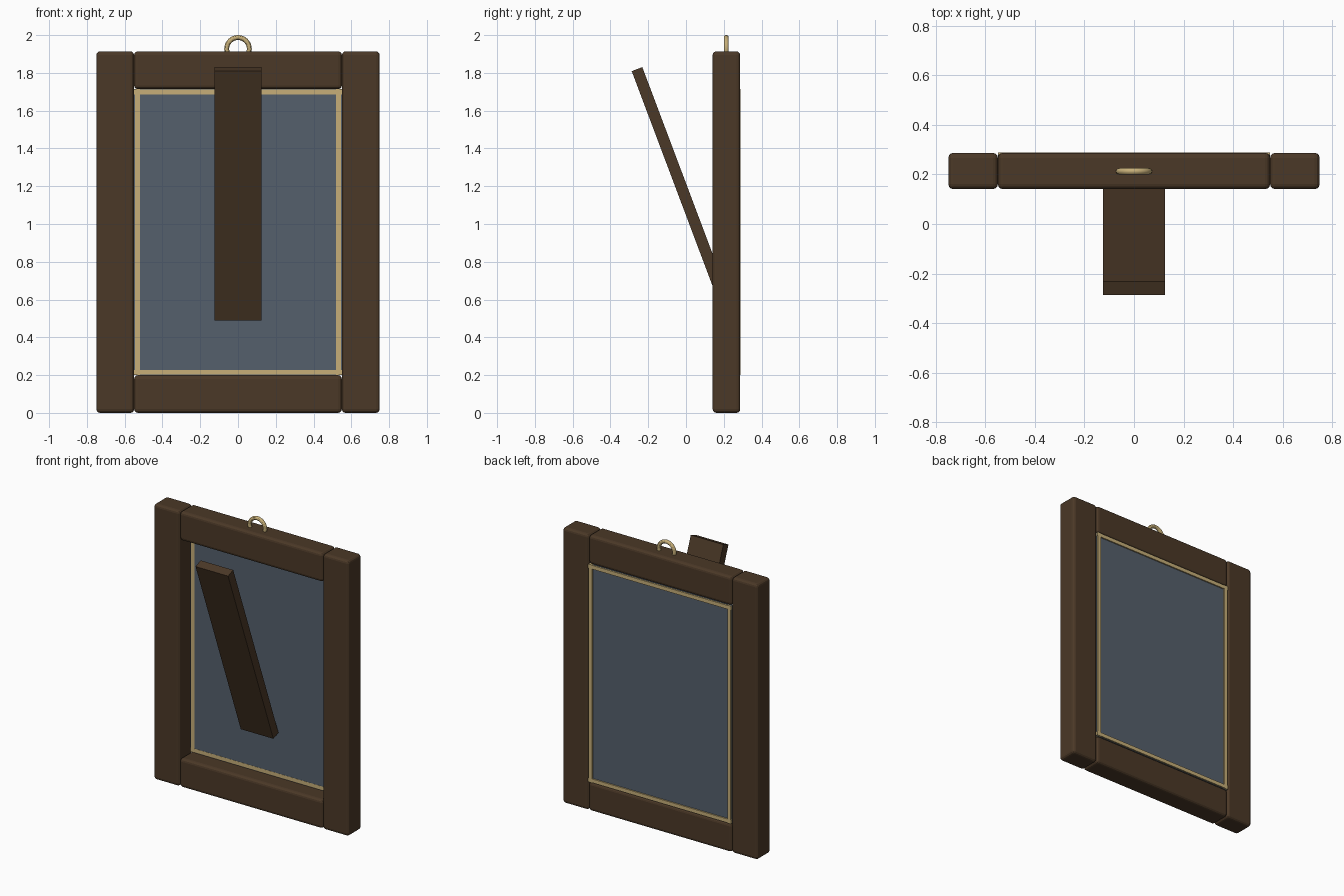
import bpy
import math

default = bpy.data.objects.get("Cube")
if default:
    bpy.data.objects.remove(default, do_unlink=True)


def material(name, rgb):
    mat = bpy.data.materials.new(name)
    mat.use_nodes = True
    color = (*rgb, 1.0)
    mat.diffuse_color = color
    mat.node_tree.nodes["Principled BSDF"].inputs["Base Color"].default_value = color
    return mat


wood = material("dark wood", (0.07, 0.04, 0.02))
slate = material("slate blue", (0.09, 0.115, 0.15))
brass = material("pale brass", (0.57, 0.43, 0.19))


def box(name, center, size, mat, bevel=0.0, tilt=0.0):
    """Box with real dimensions, optional rounded edges and tilt about x."""
    bpy.ops.mesh.primitive_cube_add(size=1, location=center, rotation=(tilt, 0, 0))
    obj = bpy.context.object
    obj.name = name
    obj.scale = size
    bpy.ops.object.transform_apply(location=False, rotation=False, scale=True)
    obj.data.materials.append(mat)
    if bevel:
        mod = obj.modifiers.new("Rounded edges", "BEVEL")
        mod.width = bevel
        mod.segments = 3
    return obj


# Overall frame measures
HEIGHT = 1.914
DEPTH = 0.146
BAR = 0.2
FRAME_Y = 0.214
INNER = 0.55
MID_Z = HEIGHT / 2
OPENING = HEIGHT - 2 * BAR

# Frame stiles and trim uprights, mirrored left and right
TRIM = 0.026
TRIM_Y = 0.276
for side, s in (("left", 1), ("right", -1)):
    box(f"{side}_stile", (s * (INNER + BAR / 2), FRAME_Y, MID_Z),
        (BAR, DEPTH, HEIGHT), wood, 0.02)
    box(f"{side}_trim", (s * (INNER - 0.017), TRIM_Y, MID_Z),
        (TRIM, TRIM, OPENING), brass)

# Frame rails and trim crossbars, mirrored top and bottom
for end, s in (("top", 1), ("bottom", -1)):
    box(f"{end}_rail", (0, FRAME_Y, MID_Z + s * (MID_Z - BAR / 2)),
        (2 * INNER, DEPTH, BAR), wood, 0.02)
    box(f"{end}_trim", (0, TRIM_Y, MID_Z + s * (OPENING / 2 - 0.015)),
        (2 * INNER, TRIM, TRIM), brass)

# Thin panel filling the opening
box("panel", (0, 0.272, MID_Z), (2 * INNER, 0.016, OPENING), slate)

# Slanted prop leaning out from the panel
box("prop_strut", (0, -0.011, 1.16), (0.25, 0.06, 1.41), wood, tilt=0.36)

# Hanging ring, half sunk in the top rail
bpy.ops.mesh.primitive_torus_add(
    major_radius=0.06, minor_radius=0.013, major_segments=32, minor_segments=12,
    location=(0, 0.213, 1.927), rotation=(math.pi / 2, 0, 0))
ring = bpy.context.object
ring.name = "hanging_ring"
ring.data.materials.append(brass)
bpy.ops.object.shade_smooth_by_angle()
